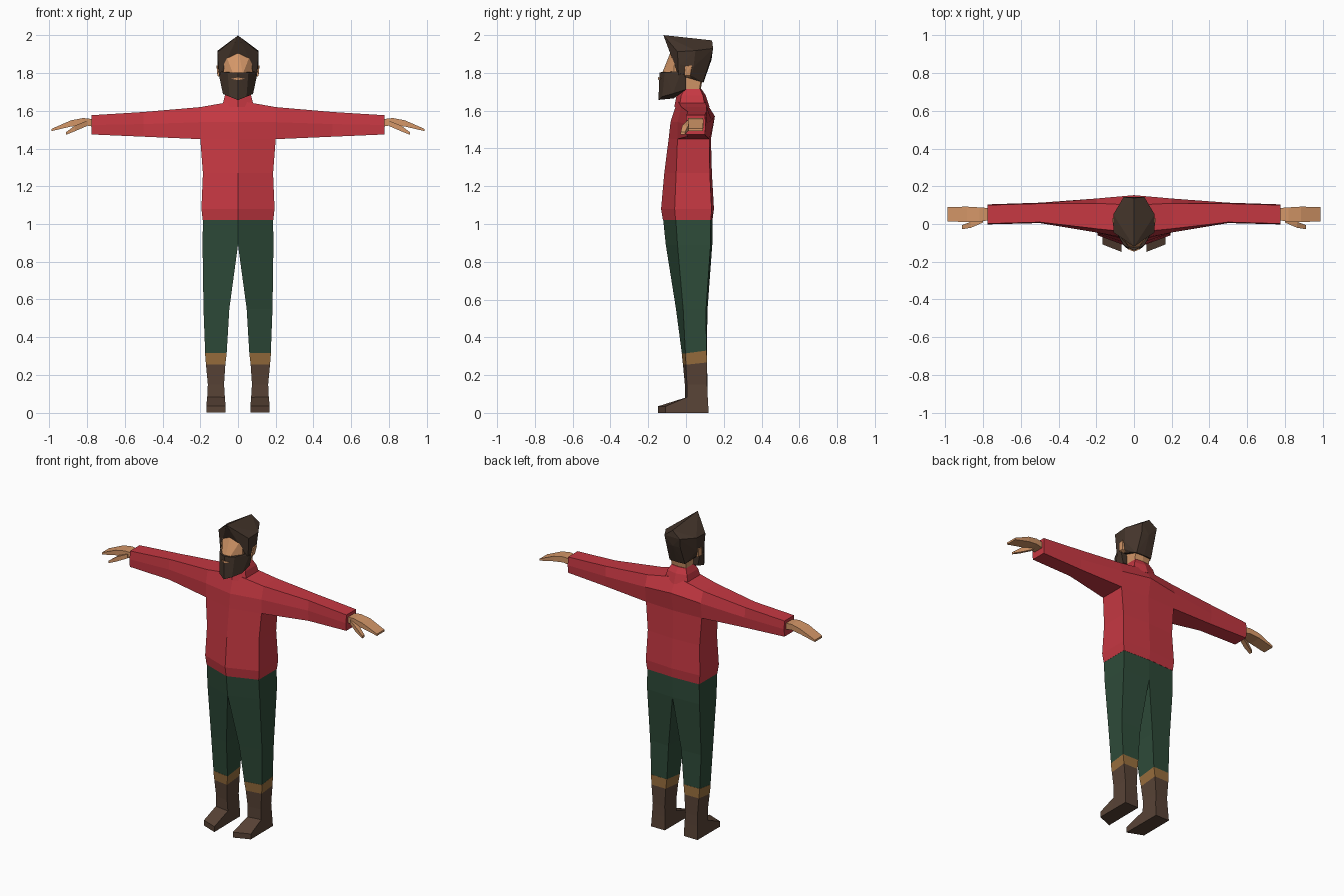
import bpy
import bmesh


def material(name, *rgb):
    """Flat colour given as 0-255 display values."""
    m = bpy.data.materials.new(name)
    lin = [((c / 255 + 0.055) / 1.055) ** 2.4 for c in rgb]
    m.diffuse_color = (*lin, 1)
    return m


RED = material("red_wool", 198, 56, 66)
GREEN = material("green_cloth", 46, 75, 57)
BOOT = material("boot_brown", 88, 67, 54)
HAIR = material("hair_brown", 68, 53, 43)
SKIN = material("skin", 212, 151, 104)
TRIM = material("boot_trim", 152, 110, 61)


def finish(name, bm, mat, mirror):
    bmesh.ops.recalc_face_normals(bm, faces=bm.faces)
    mesh = bpy.data.meshes.new(name)
    bm.to_mesh(mesh)
    bm.free()
    mesh.materials.append(mat)
    ob = bpy.data.objects.new(name, mesh)
    bpy.context.collection.objects.link(ob)
    if mirror:
        mod = ob.modifiers.new("mirror", "MIRROR")
        mod.use_mirror_merge = False
    return ob


def loft(name, rings, mat, mirror=False):
    """Closed skin through rings of equal point count, capped at both ends."""
    bm = bmesh.new()
    vs = [[bm.verts.new(p) for p in r] for r in rings]
    n = len(vs[0])
    for a, b in zip(vs, vs[1:]):
        for i in range(n):
            j = (i + 1) % n
            bm.faces.new((a[i], a[j], b[j], b[i]))
    bm.faces.new(vs[0])
    bm.faces.new(vs[-1])
    return finish(name, bm, mat, mirror)


def hull(name, points, mat, mirror=False, both=False):
    """Faceted convex solid; both=True adds the x-mirrored points."""
    pts = set(points)
    if both:
        pts |= {(-x, y, z) for x, y, z in points if x}
    bm = bmesh.new()
    for p in sorted(pts):
        bm.verts.new(p)
    bmesh.ops.convex_hull(bm, input=bm.verts)
    bmesh.ops.delete(bm, geom=[v for v in bm.verts if not v.link_faces], context="VERTS")
    return finish(name, bm, mat, mirror)


def hexagon(z, w, fc, fs, bs, bc):
    """Body section: half width, then y of front centre, front side, back side, back centre."""
    return [(0, fc, z), (w, fs, z), (w, bs, z), (0, bc, z), (-w, bs, z), (-w, fs, z)]


# Sweater body with a turned-in hem
loft("sweater_body", [
    hexagon(1.02, 0.187, -0.122, -0.055, 0.132, 0.14),
    hexagon(1.08, 0.194, -0.132, -0.06, 0.135, 0.148),
    hexagon(1.27, 0.186, -0.115, -0.052, 0.126, 0.137),
    hexagon(1.45, 0.2, -0.092, -0.045, 0.124, 0.132),
], RED)


# Shoulders and sleeves, lofted from hand to hand
def section(x, *yz):
    return [(x, y, z) for y, z in yz]


half = [
    section(0, (-0.092, 1.45), (-0.082, 1.54), (-0.045, 1.655),
            (0.1, 1.655), (0.153, 1.57), (0.132, 1.45)),
    section(0.2, (-0.045, 1.45), (-0.045, 1.54), (-0.025, 1.62),
            (0.11, 1.62), (0.135, 1.55), (0.124, 1.45)),
    section(0.5, (0.008, 1.463), (0.005, 1.53), (0.01, 1.594),
            (0.108, 1.594), (0.113, 1.53), (0.108, 1.463)),
    section(0.777, (0.0, 1.475), (-0.002, 1.525), (0.002, 1.577),
            (0.1, 1.577), (0.104, 1.525), (0.1, 1.475)),
]
other = [[(-x, y, z) for x, y, z in r] for r in reversed(half[1:])]
loft("sweater_sleeves", other + half, RED)

# Rolled collar
loft("collar", [
    hexagon(1.62, 0.085, -0.062, -0.035, 0.1, 0.125),
    hexagon(1.68, 0.07, -0.05, -0.025, 0.09, 0.105),
    hexagon(1.715, 0.052, -0.018, -0.008, 0.075, 0.082),
], RED)


# Hands: flat mitten shape with a bent thumb
def slab(x, y0, y1, z0, z1):
    return [(x, y0, z0), (x, y1, z0), (x, y1, z1), (x, y0, z1)]


loft("hands", [
    slab(0.76, 0.022, 0.084, 1.515, 1.555),
    slab(0.82, 0.012, 0.088, 1.525, 1.562),
    slab(0.885, 0.01, 0.092, 1.517, 1.55),
    slab(0.988, 0.014, 0.09, 1.493, 1.505),
], SKIN, mirror=True)
loft("thumbs", [
    slab(0.80, 0.008, 0.04, 1.52, 1.548),
    slab(0.865, -0.02, 0.012, 1.492, 1.522),
    slab(0.912, -0.028, -0.006, 1.473, 1.487),
], SKIN, mirror=True)


# Trousers: four-sided legs that meet at the middle line
def leg(z, xi, xo, fi, fo, bo, bi, rise=0.0):
    return [(xi, fi, z), (xo, fo, z), (xo, bo, z + rise), (xi, bi, z + rise)]


loft("trouser_legs", [
    leg(1.025, 0, 0.186, -0.121, -0.054, 0.131, 0.139),
    leg(0.89, 0, 0.188, -0.107, -0.045, 0.13, 0.139),
    leg(0.55, 0.046, 0.183, -0.053, -0.015, 0.106, 0.114),
    leg(0.315, 0.06, 0.174, -0.022, -0.003, 0.108, 0.11, 0.015),
], GREEN, mirror=True)

# Boots: trim band, shaft and toe
loft("boot_trims", [
    leg(0.315, 0.06, 0.175, -0.023, -0.004, 0.109, 0.111, 0.015),
    leg(0.255, 0.067, 0.17, -0.016, 0.0, 0.111, 0.112, 0.012),
], TRIM, mirror=True)
loft("boot_shafts", [
    leg(0.255, 0.067, 0.17, -0.016, 0.0, 0.111, 0.112, 0.012),
    leg(0.15, 0.074, 0.16, -0.006, 0.005, 0.112, 0.113),
    leg(0.085, 0.07, 0.163, -0.004, 0.005, 0.115, 0.115),
    leg(0, 0.068, 0.167, -0.004, 0.005, 0.12, 0.12),
], BOOT, mirror=True)
loft("boot_toes", [
    [(0.068, 0.01, 0), (0.167, 0.01, 0), (0.163, 0.01, 0.085), (0.07, 0.01, 0.085)],
    [(0.066, -0.148, 0), (0.168, -0.108, 0), (0.168, -0.108, 0.035), (0.066, -0.148, 0.035)],
], BOOT, mirror=True)

# Neck and face
loft("neck", [
    hexagon(1.69, 0.05, -0.015, 0.0, 0.068, 0.075),
    hexagon(1.80, 0.058, -0.02, 0.0, 0.085, 0.092),
], SKIN)
hull("face", [
    (0, -0.07, 1.94), (0.07, -0.056, 1.91), (0, -0.128, 1.795), (0.025, -0.124, 1.795),
    (0.077, -0.066, 1.795), (0.08, 0.0, 1.795), (0.07, 0.0, 1.91),
], SKIN, both=True)

# Hair: swept-forward cap, narrowing toward the nape
hull("hair", [
    (0, -0.12, 2.0), (0, 0.138, 1.972),
    (0, -0.066, 1.925), (0.076, -0.056, 1.9),
    (0.108, -0.045, 1.912), (0.11, 0.05, 1.918), (0.055, 0.143, 1.93),
    (0.108, -0.03, 1.845), (0.082, -0.045, 1.80), (0.1, -0.04, 1.79),
    (0.105, 0.04, 1.83), (0.05, 0.13, 1.87), (0, 0.135, 1.87),
    (0.092, 0.03, 1.785), (0.055, 0.09, 1.75), (0, 0.093, 1.75),
], HAIR, both=True)

# Ears
hull("ears", [
    (0.08, -0.008, 1.775), (0.109, -0.008, 1.785), (0.112, -0.005, 1.835),
    (0.08, -0.008, 1.84), (0.08, 0.025, 1.775), (0.106, 0.022, 1.785),
    (0.114, 0.032, 1.84), (0.08, 0.032, 1.84),
], SKIN, mirror=True)

# Beard with a pointed front, and lips
hull("beard", [
    (0, -0.14, 1.803), (0.055, -0.113, 1.803), (0.088, -0.05, 1.808),
    (0.102, -0.03, 1.795), (0.1, 0.0, 1.79), (0.084, 0.0, 1.712),
    (0.08, -0.07, 1.69), (0.045, -0.125, 1.675), (0, -0.146, 1.657),
    (0, -0.065, 1.665),
], HAIR, both=True)
hull("lips", [
    (0, -0.147, 1.777), (0, -0.147, 1.763), (0.036, -0.132, 1.77),
    (0, -0.12, 1.77),
], SKIN, both=True)
